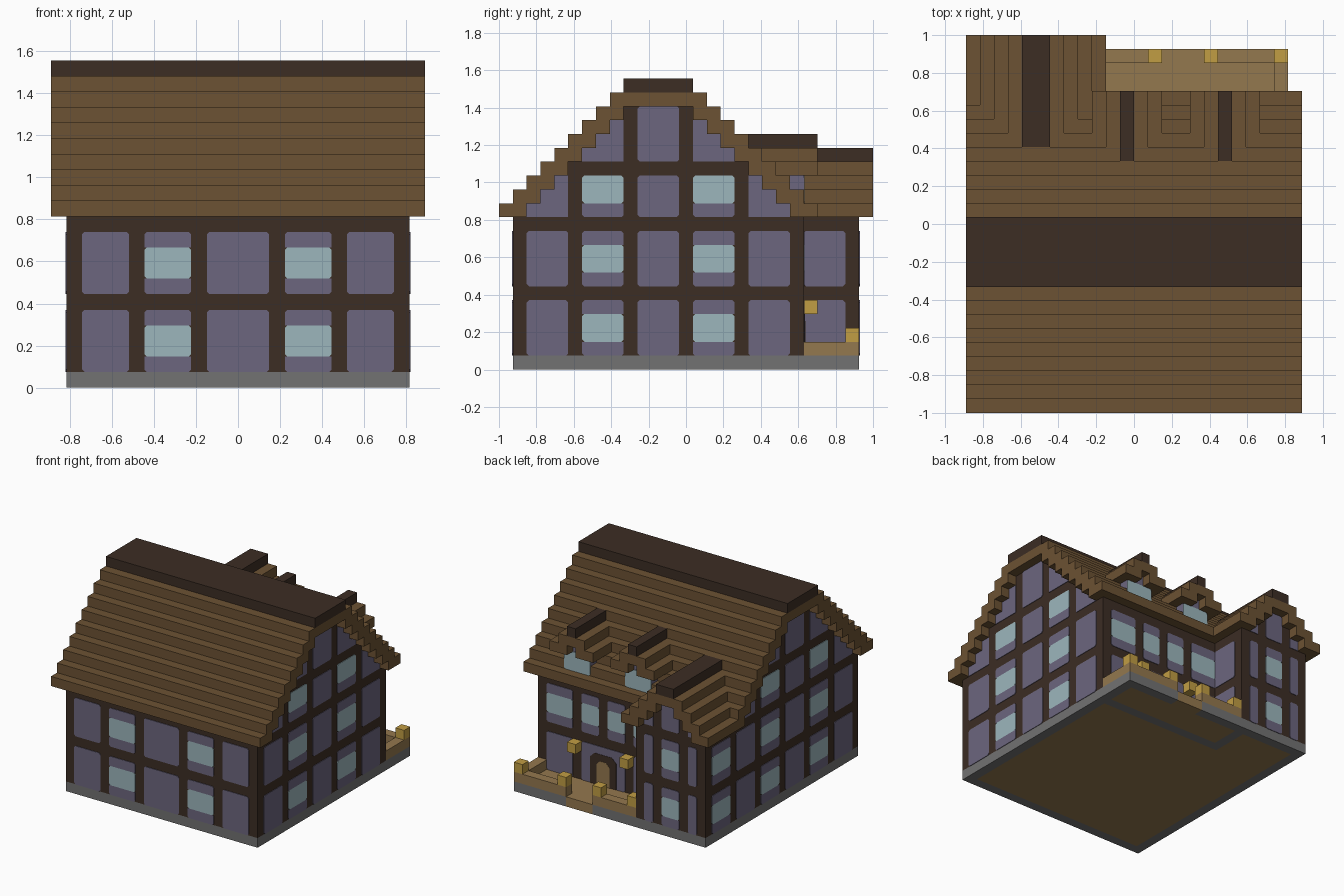
import bpy
import bmesh

if "Cube" in bpy.data.objects:
    bpy.data.objects.remove(bpy.data.objects["Cube"], do_unlink=True)

U = 2 / 27          # one building block
T = 0.06            # painted plate thickness, in blocks
C = 0.16            # corner cut of the plates


def linear(c):
    c /= 255
    return c / 12.92 if c < 0.04045 else ((c + 0.055) / 1.055) ** 2.4


def material(name, *rgb):
    colour = [linear(c) for c in rgb] + [1]
    mat = bpy.data.materials.new(name)
    mat.use_nodes = True
    mat.diffuse_color = colour
    bsdf = next(n for n in mat.node_tree.nodes if n.type == "BSDF_PRINCIPLED")
    bsdf.inputs["Base Color"].default_value = colour
    bsdf.inputs["Roughness"].default_value = 0.9
    return mat


TIMBER = material("dark timber", 60, 45, 36)
ROOF = material("roof wood", 108, 82, 51)
PLASTER = material("mauve plaster", 108, 102, 126)
GLASS = material("pale glass", 156, 182, 188)
STONE = material("grey stone", 114, 114, 114)
PLANK = material("tan planks", 148, 120, 78)
LAMP = material("lamp yellow", 193, 157, 68)

parts = {}


def part(name, mat):
    """Mesh that collects every piece of one part."""
    return parts.setdefault(name, (bmesh.new(), mat))[0]


def prism(bm, outline, axis, a, b):
    """Extrude an outline of (along, z) points from a to b on the axis."""
    def ring(d):
        return [bm.verts.new(((d, u, z) if axis == "x" else (u, d, z))) for u, z in outline]
    lo, hi = ring(a), ring(b)
    faces = [bm.faces.new(lo), bm.faces.new(hi[::-1])]
    for i in range(len(lo)):
        j = (i + 1) % len(lo)
        faces.append(bm.faces.new((lo[j], lo[i], hi[i], hi[j])))
    bmesh.ops.recalc_face_normals(bm, faces=faces)


def box(bm, x0, x1, y0, y1, z0, z1):
    prism(bm, [(x0, z0), (x1, z0), (x1, z1), (x0, z1)], "y", y0, y1)


def plate(bm, wall, u0, u1, z0, z1, cut="tb", thick=T):
    """Thin plate on a wall; cut lists which corners are bevelled."""
    axis, pos, side = wall
    b, t = (C if "b" in cut else 0), (C if "t" in cut else 0)
    pts = [(u0 + b, z0), (u1 - b, z0), (u1, z0 + b), (u1, z1 - t),
           (u1 - t, z1), (u0 + t, z1), (u0, z1 - t), (u0, z0 + b)]
    prism(bm, list(dict.fromkeys(pts)), axis, pos, pos + side * thick)


def panel(wall, u0, u1, z0, z1, window=False, sill=1, glass=2):
    plaster = part("plaster_panels", PLASTER)
    if not window:
        plate(plaster, wall, u0, u1, z0, z1)
        return
    w0, w1 = z0 + sill, z0 + sill + glass
    plate(plaster, wall, u0, u1, z0, w0, "b")
    plate(part("window_panes", GLASS), wall, u0, u1, w0, w1)
    if w1 < z1:
        plate(plaster, wall, u0, u1, w1, z1, "t")


def storeys(wall, columns, floors=(1, 6)):
    for z in floors:
        for u0, u1, window in columns:
            panel(wall, u0, u1, z, z + 4, window)


# Stone footing and plank floors
stone = part("stone_footing", STONE)
for x0, x1, y0, y1 in [(-11, 11, -12.5, -11.5), (-11, -10, -11.5, 11.5), (10, 11, -11.5, 11.5),
                       (-11, 2, 11.5, 12.5), (5, 11, 11.5, 12.5),
                       (-4, 10, 7.5, 8.5), (-4, -3, 8.5, 11.5)]:
    box(stone, x0, x1, y0, y1, 0, 1)
floor = part("plank_floor", PLANK)
for x0, x1, y0, y1 in [(-10, 10, -11.5, 7.5), (-10, -4, 7.5, 11.5),
                       (-3, 10, 8.5, 11.5), (2, 5, 11.5, 12.5)]:
    box(floor, x0, x1, y0, y1, 0, 1)

# Terrace rail and lamps
rail = part("terrace_rail", PLANK)
box(rail, 5, 11, 11.5, 12.5, 1, 2)
box(rail, -3, 2, 11.5, 12.5, 1, 2)
box(rail, 10, 11, 8.5, 11.5, 1, 2)
lamps = part("lamps", LAMP)
for x in (-3, 1, 5, 10):
    box(lamps, x, x + 1, 11.5, 12.5, 2, 3)
for x in (0, 6):
    box(lamps, x, x + 1, 8.5, 9.5, 4, 5)

# Timber bodies with stepped gables
body = part("timber_walls", TIMBER)
box(body, -11, 11, -12.5, 8.5, 1, 11)
box(body, -11, -3, 8.5, 12.5, 1, 11)
for i in range(8):
    box(body, -11, 11, -11.5 + i, 7.5 - i, 11 + i, 12 + i)
for i in range(3):
    box(body, -10 + i, -4 - i, 7.5, 12.5, 11 + i, 12 + i)

# Main stepped roof
tiles, ridge = part("roof_steps", ROOF), part("roof_ridges", TIMBER)
for k in range(9):
    for y in (-13.5 + k, 8.5 - k):
        box(tiles, -12, 12, y, y + 1, max(11, 10 + k), 12 + k)
box(tiles, -12, 12, -4.5, 0.5, 19, 20)
box(ridge, -12, 12, -4.5, 0.5, 20, 21)

# Wing roof
for k in range(4):
    for x in (-12 + k, -3 - k):
        box(tiles, x, x + 1, 8.5 - k, 13.5, max(11, 10 + k), 12 + k)
box(tiles, -8, -6, 5.5, 13.5, 14, 15)
box(ridge, -8, -6, 5.5, 13.5, 15, 16)

# Two dormers
dormer = part("dormer_walls", PLASTER)
for x in (-3, 4):
    box(dormer, x + 1, x + 4, 4.5, 8.5, 13, 14)
    box(dormer, x + 2, x + 3, 4.5, 8.5, 14, 15)
    plate(part("window_panes", GLASS), ("y", 8.5, 1), x + 1, x + 4, 12, 14)
    for k in range(2):
        for s in (x + k, x + 4 - k):
            box(tiles, s, s + 1, 6.5 - k, 9.5, 14, 15 + k)
    box(tiles, x + 2, x + 3, 4.5, 9.5, 15, 16)
    box(ridge, x + 2, x + 3, 4.5, 9.5, 16, 17)

# Front wall panels
storeys(("y", -12.5, -1), [(-10, -7, 0), (-6, -3, 1), (-2, 2, 0), (3, 6, 1), (7, 10, 0)])

# Side wall and gable panels
plaster = part("plaster_panels", PLASTER)
for side in (1, -1):
    wall = ("x", 11 * side, side)
    storeys(wall, [(-11.5 + 4 * i, -8.5 + 4 * i, i % 2) for i in range(5)])
    for i in (1, 2, 3):
        panel(wall, -11.5 + 4 * i, -8.5 + 4 * i, 11, 14, i % 2)
    panel(wall, -3.5, -0.5, 15, 19)
    for start, z in ((-11.5, 11), (-7.5, 15)):
        for i in range(3):
            for y in (start + i, -5 - start - i):
                plate(plaster, wall, y, y + 1, z, z + 1 + i, "")

# Wing panels
storeys(("x", -11, -1), [(8.5, 11.5, 1)])
storeys(("x", -3, 1), [(8.5, 11.5, 0)])
wing_back = ("y", 12.5, 1)
storeys(wing_back, [(-10, -9, 0), (-8, -6, 1), (-5, -4, 0)])
panel(wing_back, -8, -6, 11, 14)
for x in (-10, -5):
    plate(plaster, wing_back, x, x + 1, 11, 12, "")

# Back wall panels with the arched door
back = ("y", 8.5, 1)
storeys(back, [(7, 10, 1), (4, 6, 1), (1, 3, 1), (-3, 0, 1)], floors=(6,))
storeys(back, [(7, 10, 0), (1, 6, 0), (-3, 0, 0)], floors=(1,))


def arch(bm, half, top, bevel, thick):
    pts = [(half, 1), (half, top - bevel), (half - bevel, top)]
    prism(bm, [(3.5 + u, z) for u, z in pts] + [(3.5 - u, z) for u, z in pts[::-1]],
          "y", 8.5, 8.5 + thick)


arch(part("door_frame", TIMBER), 1.5, 4.2, 0.5, T * 1.5)
arch(part("door", PLANK), 0.75, 3.5, 0.4, T * 2)

# Turn the collected pieces into objects
for name, (bm, mat) in parts.items():
    bmesh.ops.scale(bm, vec=(U, U, U), verts=bm.verts)
    mesh = bpy.data.meshes.new(name)
    bm.to_mesh(mesh)
    bm.free()
    mesh.materials.append(mat)
    bpy.context.scene.collection.objects.link(bpy.data.objects.new(name, mesh))
